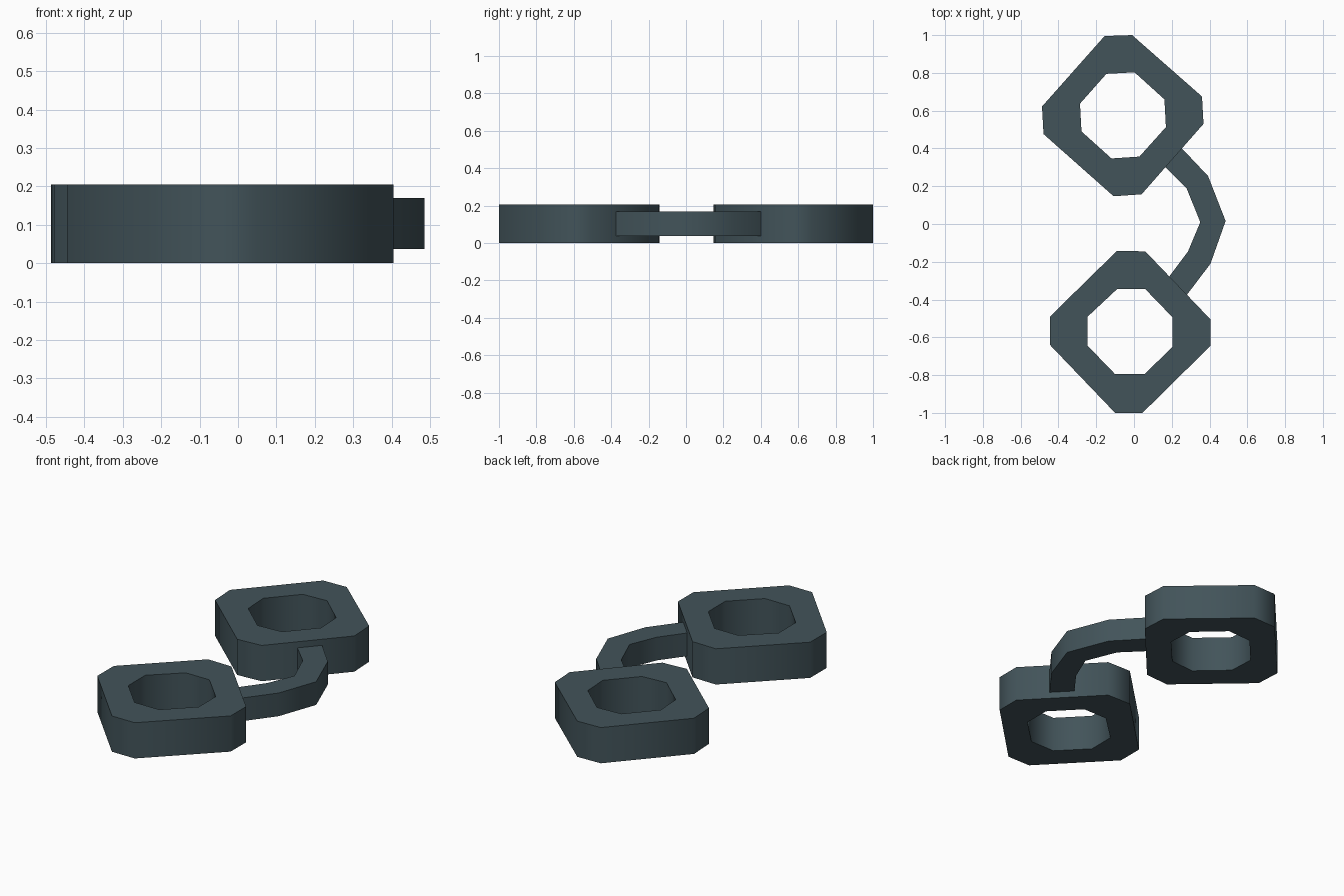
import bpy, bmesh, math

if "Cube" in bpy.data.objects:
    bpy.data.objects.remove(bpy.data.objects["Cube"])

mat = bpy.data.materials.new("dark slate")
mat.diffuse_color = (0.055, 0.088, 0.102, 1)
mat.use_nodes = True
mat.node_tree.nodes["Principled BSDF"].inputs["Base Color"].default_value = mat.diffuse_color


def finish(name, bm):
    bmesh.ops.recalc_face_normals(bm, faces=bm.faces)
    me = bpy.data.meshes.new(name)
    bm.to_mesh(me)
    bm.free()
    ob = bpy.data.objects.new(name, me)
    bpy.context.collection.objects.link(ob)
    me.materials.append(mat)
    bpy.ops.object.select_all(action='DESELECT')
    ob.select_set(True)
    bpy.context.view_layer.objects.active = ob
    bpy.ops.object.shade_smooth_by_angle(angle=math.radians(60))
    return ob


def strip(name, outer, inner, z0, z1, closed):
    """Extrude the band between two matching outlines from z0 to z1."""
    bm = bmesh.new()
    rows = [[bm.verts.new((x, y, z)) for x, y in line]
            for line, z in ((outer, z0), (inner, z0), (inner, z1), (outer, z1))]
    n = len(outer)
    for i in range(n if closed else n - 1):
        j = (i + 1) % n
        for k in range(4):
            a, b = rows[k], rows[(k + 1) % 4]
            bm.faces.new((a[i], a[j], b[j], b[i]))
    if not closed:
        for i in (0, n - 1):
            bm.faces.new([r[i] for r in rows])
    return finish(name, bm)


# two chamfered square rings
strip("front_ring",
      [(-.10, -1), (.045, -1), (.405, -.645), (.405, -.505),
       (.06, -.145), (-.09, -.142), (-.445, -.49), (-.445, -.64)],
      [(-.10, -.795), (.055, -.795), (.205, -.65), (.205, -.495),
       (.06, -.345), (-.09, -.345), (-.245, -.49), (-.245, -.645)],
      0, .205, True)
strip("back_ring",
      [(-.156, .995), (-.01, 1), (.36, .675), (.368, .53),
       (.04, .157), (-.108, .147), (-.487, .476), (-.487, .625)][:6]
      + [(-.479, .476), (-.487, .622)],
      [(-.146, .795), (.003, .803), (.161, .66), (.169, .513),
       (.029, .357), (-.119, .347), (-.278, .49), (-.286, .637)],
      0, .205, True)

# curved link between the rings
strip("curved_link",
      [(.252, .402), (.392, .254), (.485, .016), (.405, -.21), (.280, -.375)],
      [(.164, .303), (.278, .19), (.351, .01), (.286, -.145), (.185, -.280)],
      .037, .17, False)
